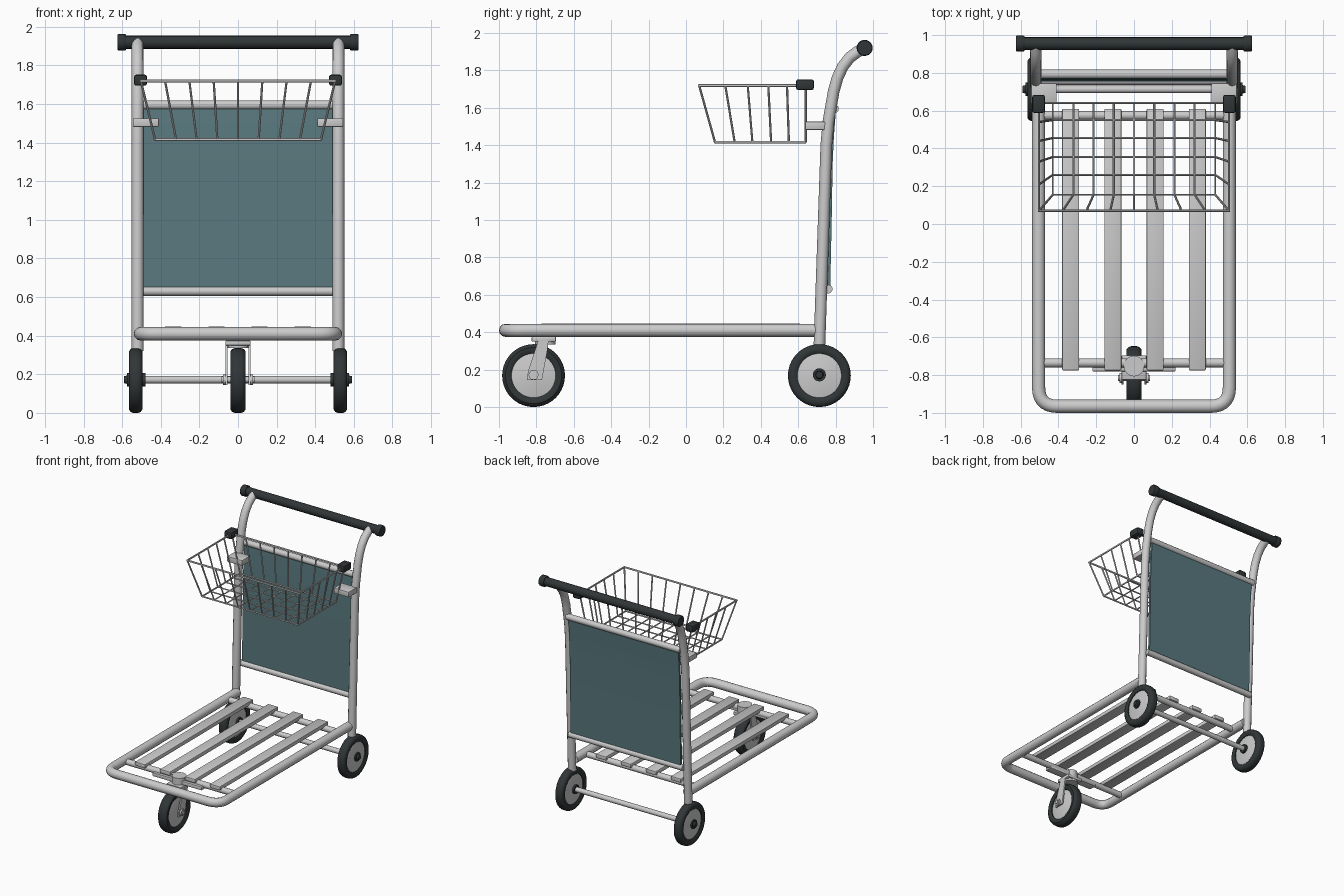
import bpy, bmesh, math
from mathutils import Vector, Matrix

if "Cube" in bpy.data.objects:
    bpy.data.objects.remove(bpy.data.objects["Cube"])


def material(name, rgb):
    m = bpy.data.materials.new(name)
    m.diffuse_color = (*rgb, 1)
    m.use_nodes = True
    m.node_tree.nodes["Principled BSDF"].inputs["Base Color"].default_value = m.diffuse_color
    return m


DARK = material("dark_rubber", (0.03, 0.036, 0.038))
TEAL = material("teal_panel", (0.1, 0.19, 0.21))


def add(name, mesh, mat=None, smooth=True):
    o = bpy.data.objects.new(name, mesh)
    bpy.context.collection.objects.link(o)
    if mat:
        mesh.materials.clear()
        mesh.materials.append(mat)
    if smooth:
        bpy.ops.object.select_all(action='DESELECT')
        o.select_set(True)
        bpy.context.view_layer.objects.active = o
        bpy.ops.object.shade_smooth_by_angle(angle=math.radians(35))
    return o


def fillet(pts, rad, n=7):
    """Round the inner corners of a path."""
    pts = [Vector(p) for p in pts]
    out = [pts[0]]
    for a, b, c in zip(pts, pts[1:], pts[2:]):
        p, q = b + (a - b).normalized() * rad, b + (c - b).normalized() * rad
        for i in range(n + 1):
            t = i / n
            out.append(p * (1 - t) ** 2 + b * 2 * t * (1 - t) + q * t * t)
    return out + [pts[-1]]


def tubes(name, paths, r, mat=None, res=4, closed=False):
    """Sweep a round section along each path, as one mesh."""
    c = bpy.data.curves.new(name, 'CURVE')
    c.dimensions, c.bevel_depth, c.bevel_resolution, c.use_fill_caps = '3D', r, res, True
    for path in paths:
        s = c.splines.new('POLY')
        s.points.add(len(path) - 1)
        s.use_cyclic_u = closed
        for pt, co in zip(s.points, path):
            pt.co = (*co, 1)
    tmp = bpy.data.objects.new("tmp", c)
    bpy.context.collection.objects.link(tmp)
    dg = bpy.context.evaluated_depsgraph_get()
    mesh = bpy.data.meshes.new_from_object(tmp.evaluated_get(dg))
    bpy.data.objects.remove(tmp)
    return add(name, mesh, mat)


def box(name, lo, hi, mat=None, bevel=0.005):
    lo, hi = Vector(lo), Vector(hi)
    bm = bmesh.new()
    bmesh.ops.create_cube(bm, size=1, matrix=Matrix.Translation((lo + hi) / 2)
                          @ Matrix.Diagonal((*(hi - lo), 1)))
    bmesh.ops.bevel(bm, geom=bm.edges[:], offset=bevel, segments=2, affect='EDGES', profile=0.5)
    me = bpy.data.meshes.new(name)
    bm.to_mesh(me)
    return add(name, me, mat)


def lathe_x(name, profile, centre, mat=None, steps=40):
    """Spin (x, radius) points about an x axis through centre."""
    bm = bmesh.new()
    vs = [bm.verts.new((x, 0, r)) for x, r in profile]
    es = [bm.edges.new(e) for e in zip(vs, vs[1:])]
    bmesh.ops.spin(bm, geom=vs + es, axis=(1, 0, 0), cent=(0, 0, 0), angle=2 * math.pi, steps=steps)
    bmesh.ops.remove_doubles(bm, verts=bm.verts[:], dist=1e-5)
    bmesh.ops.recalc_face_normals(bm, faces=bm.faces[:])
    bmesh.ops.translate(bm, vec=centre, verts=bm.verts[:])
    me = bpy.data.meshes.new(name)
    bm.to_mesh(me)
    return add(name, me, mat)


def prism(name, poly, x0, x1, mat=None):
    """Extrude a (y, z) outline along x."""
    bm = bmesh.new()
    f = bm.faces.new([bm.verts.new((x0, y, z)) for y, z in poly])
    g = bmesh.ops.extrude_face_region(bm, geom=[f])['geom']
    bmesh.ops.translate(bm, vec=(x1 - x0, 0, 0), verts=[v for v in g if isinstance(v, bmesh.types.BMVert)])
    bmesh.ops.recalc_face_normals(bm, faces=bm.faces[:])
    me = bpy.data.meshes.new(name)
    bm.to_mesh(me)
    return add(name, me, mat)


def wheel(name, centre, w):
    R = 0.168
    lathe_x(name + "_tyre", [(-w * .8, .118), (-w, .13), (-w, .15), (-w * .75, .163), (-w * .4, R),
                             (w * .4, R), (w * .75, .163), (w, .15), (w, .13), (w * .8, .118),
                             (-w * .8, .118)], centre, DARK)
    lathe_x(name + "_hub", [(-w, 0), (-w, .04), (-w * .6, .12), (w * .6, .12), (w, .04), (w, 0)], centre)


# Base frame, cross bars and deck slats
tubes("base_frame", [fillet([(-.505, .71, .41), (-.505, -.965, .41), (.505, -.965, .41), (.505, .71, .41)], .1)], .035)
for label, y in (("front", -.735), ("rear", .575)):
    tubes(label + "_cross_bar", [[(-.5, y, .405), (.5, y, .405)]], .024)
for i, x in enumerate((-.335, -.112, .112, .335)):
    box(f"deck_slat_{i + 1}", (x - .045, -.775, .415), (x + .045, .61, .447))

# Rear uprights bending back to the handle
for side, s in (("left", -1), ("right", 1)):
    x = .52 * s
    pts = [(x, .713, .32), (x, .75, 1.4), (x, .762, 1.53), (x, .79, 1.69), (x, .81, 1.76), (x, .838, 1.82),
           (x, .875, 1.868), (x, .915, 1.898), (x, .955, 1.92)]
    tubes(side + "_upright", [pts], .031)
    # Handle end cap, rear wheel, bolt, basket clip and bracket
    lathe_x(side + "_handle_cap", [(.58, 0), (.58, .039), (.586, .043), (.619, .043), (.625, .039), (.625, 0)]
            if s > 0 else [(-.625, 0), (-.625, .039), (-.619, .043), (-.586, .043), (-.58, .039), (-.58, 0)],
            (0, .955, 1.92), DARK, 24)
    wheel(side + "_rear_wheel", (.53 * s, .713, .168), .035)
    lathe_x(side + "_wheel_bolt", [(-.05, 0), (-.05, .035), (.045, .035), (.045, .022), (.06, .018), (.06, 0)]
            if s > 0 else [(.05, 0), (.05, .035), (-.045, .035), (-.045, .022), (-.06, .018), (-.06, 0)],
            (.53 * s, .713, .172), DARK, 20)
    box(side + "_basket_clip", (.505 * s - .034, .588, 1.695), (.505 * s + .034, .684, 1.752), DARK, .012)
    box(side + "_basket_bracket", (min(.41 * s, .545 * s), .637, 1.482), (max(.41 * s, .545 * s), .745, 1.526))
tubes("handle_bar", [[(-.6, .955, 1.92), (.6, .955, 1.92)]], .034, DARK, 6)
tubes("rear_axle", [[(-.5, .713, .172), (.5, .713, .172)]], .02)

# Back panel with its two rails
spine = [(.762, .63), (.77, 1.0), (.775, 1.3), (.782, 1.45), (.793, 1.59)]
prism("back_panel", [(y - .009, z) for y, z in spine] + [(y + .009, z) for y, z in reversed(spine)], -.492, .492, TEAL)
for label, y, z in (("lower", .76, .63), ("upper", .793, 1.595)):
    tubes(label + "_panel_rail", [[(-.51, y, z), (.51, y, z)]], .024)

# Front caster with raked fork
wheel("front_wheel", (0, -.815, .168), .04)
box("caster_mount_bar", (-.22, -.78, .375), (.22, -.715, .405))
box("caster_plate", (-.065, -.825, .35), (.065, -.695, .375))
tubes("caster_swivel", [[(0, -.752, .335), (0, -.752, .43)]], .055, None, 6)
for side, s in (("left", -1), ("right", 1)):
    prism(side + "_fork_arm", [(-.79, .355), (-.735, .355), (-.74, .31), (-.77, .145), (-.85, .145), (-.845, .19)],
          .055 * s, .066 * s)
tubes("caster_axle", [[(-.085, -.815, .172), (.085, -.815, .172)]], .016)
tubes("caster_nuts", [[(s * .064, -.815, .172), (s * .078, -.815, .172)] for s in (-1, 1)], .027)

# Wire basket: rims, then wires running down, across and up again
TZ, BZ = 1.72, 1.416
tubes("basket_top_rim", [[(-.503, .07, TZ), (.503, .07, TZ), (.503, .64, TZ), (-.503, .64, TZ)]], .008, None, 2, True)
tubes("basket_bottom_rim", [[(-.43, .155, BZ), (.43, .155, BZ), (.43, .64, BZ), (-.43, .64, BZ)]], .007, None, 2, True)
wires = []
for i in range(-3, 4):
    t, b = i * .126, i * .107
    wires.append([(t, .07, TZ), (b, .155, BZ), (b, .64, BZ), (t, .64, TZ)])
for t, b in ((.21, .26), (.33, .355), (.44, .455), (.54, .55)):
    wires.append([(-.503, t, TZ), (-.43, b, BZ), (.43, b, BZ), (.503, t, TZ)])
for s in (-1, 1):
    wires.append([(.503 * s, .07, TZ), (.43 * s, .155, BZ)])
    wires.append([(.503 * s, .64, TZ), (.43 * s, .64, BZ)])
tubes("basket_wires", wires, .006, None, 2)
